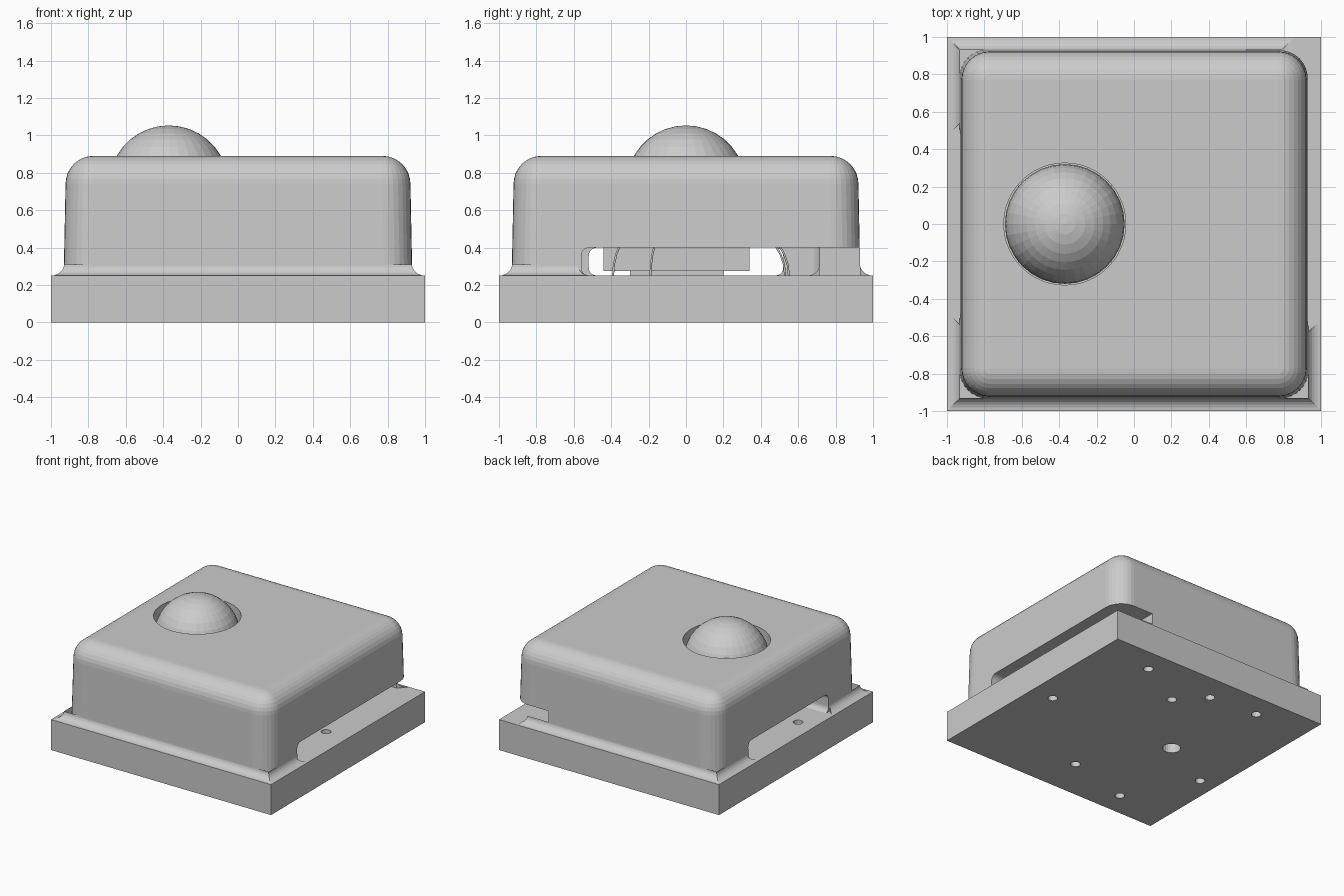
import bpy, bmesh
from math import sin, cos, pi, radians
from mathutils import Matrix, Vector

if "Cube" in bpy.data.objects:
    bpy.data.objects.remove(bpy.data.objects["Cube"])

BALL = Vector((-0.37, 0, 0.733))
TOP = 0.25


def make(name, bm):
    bmesh.ops.recalc_face_normals(bm, faces=bm.faces)
    me = bpy.data.meshes.new(name)
    bm.to_mesh(me)
    bm.free()
    ob = bpy.data.objects.new(name, me)
    bpy.context.collection.objects.link(ob)
    return ob


def box(name, lo, hi, bevel=0.0, axis=0):
    """Box from corner to corner; optionally rounds the edges along one axis."""
    lo, hi = Vector(lo), Vector(hi)
    bm = bmesh.new()
    bmesh.ops.create_cube(bm, size=1)
    for v in bm.verts:
        v.co = Vector([(lo[i] + hi[i]) / 2 + v.co[i] * (hi[i] - lo[i]) for i in range(3)])
    if bevel:
        edges = [e for e in bm.edges
                 if abs((e.verts[0].co - e.verts[1].co).normalized()[axis]) > 0.9]
        bmesh.ops.bevel(bm, geom=edges, offset=bevel, segments=5, profile=0.5, affect='EDGES')
    return make(name, bm)


def cylinder(name, x, y, z0, z1, r, n=24):
    bm = bmesh.new()
    bmesh.ops.create_cone(bm, cap_ends=True, segments=n, radius1=r, radius2=r, depth=z1 - z0,
                          matrix=Matrix.Translation((x, y, (z0 + z1) / 2)))
    return make(name, bm)


def rounded_loft(name, sections, n=8):
    """Stack of rounded squares, each given as (half width, corner radius, z)."""
    bm = bmesh.new()
    rings = []
    for half, r, z in sections:
        ring = []
        for q in range(4):
            for i in range(n + 1):
                a = q * pi / 2 + i / n * pi / 2
                c = Matrix.Rotation(q * pi / 2, 2) @ Vector((half - r, half - r))
                ring.append(bm.verts.new((c.x + r * cos(a), c.y + r * sin(a), z)))
        rings.append(ring)
    for a, b in zip(rings, rings[1:]):
        for i in range(len(a)):
            j = (i + 1) % len(a)
            bm.faces.new((a[i], a[j], b[j], b[i]))
    bm.faces.new(rings[0][::-1])
    bm.faces.new(rings[-1])
    return make(name, bm)


def cut(ob, cutters):
    for c in cutters:
        c.hide_render = True
        m = ob.modifiers.new("cut", 'BOOLEAN')
        m.operation, m.solver, m.object = 'DIFFERENCE', 'EXACT', c
        bpy.context.view_layer.objects.active = ob
        bpy.ops.object.modifier_apply(modifier=m.name)
        bpy.data.objects.remove(c, do_unlink=True)


def cove(name, side, u0, u1, wall=0.93, d_sign=1):
    """Concave fillet strip with mitred ends along one wall (side = quarter turns)."""
    prof = [(0, TOP)] + [(0.07 * (1 - cos(t)), TOP + 0.06 * (1 - sin(t)))
                         for t in [i / 6 * pi / 2 for i in range(7)]]
    bm = bmesh.new()
    rot = Matrix.Rotation(side * pi / 2, 3, 'Z')
    ends = []
    for u, s in ((u0, -1), (u1, 1)):
        ends.append([bm.verts.new(rot @ Vector((u + s * d * d_sign, -(wall + d * d_sign), z)))
                     for d, z in prof])
    n = len(prof)
    for i in range(n):
        j = (i + 1) % n
        bm.faces.new((ends[0][i], ends[0][j], ends[1][j], ends[1][i]))
    bm.faces.new(ends[0])
    bm.faces.new(ends[1][::-1])
    return make(name, bm)


# Base plate with screw holes and the larger hole under the ball
base = box("base_plate", (-1, -1, 0), (1, 1, TOP))
holes = [(0.53, 0.8), (-0.53, 0.8), (-0.53, -0.8), (0.8, 0), (0.1, 0.56),
         (-0.1, 0.77), (0.03, -0.65), (-0.85, -0.24)]
cut(base, [cylinder("hole_cutter", x, y, -0.1, 0.4, 0.037, 20) for x, y in holes]
    + [cylinder("centre_hole_cutter", BALL.x, BALL.y, -0.1, 0.4, 0.068)])

# Thick-walled housing with rounded top edges
R = 0.15
sections = [(0.932, R, TOP), (0.922, R, 0.74)]
sections += [(0.922 - R * (1 - cos(a)), R * cos(a) + 0.001, 0.74 + R * sin(a))
             for a in [i / 8 * pi / 2 for i in range(1, 9)]]
housing = rounded_loft("housing", sections)

# Cavity, ball opening, side slots and the slot wrapping the back right corner
cut(housing, [
    rounded_loft("cavity_cutter", [(0.715, 0.06, 0.1), (0.715, 0.06, 0.74)]),
    cylinder("ball_opening_cutter", BALL.x, BALL.y, 0.6, 1.1, 0.326, 48),
    box("right_slot_cutter", (0.6, -0.56, 0.248), (1.1, 1.1, 0.40), 0.045, 0),
    box("left_slot_cutter", (-1.1, -0.52, 0.248), (-0.6, 0.52, 0.40), 0.045, 0),
    box("back_slot_cutter", (0.8, 0.6, 0.248), (1.2, 1.1, 0.40), 0.045, 1),
])

# Fillet strips where the housing meets the plate
for name, side, u0, u1 in (("front_fillet", 0, -0.93, 0.93), ("right_fillet", 1, -0.93, -0.58),
                           ("back_fillet", 2, -0.79, 0.93), ("left_rear_fillet", 3, -0.93, -0.54),
                           ("left_front_fillet", 3, 0.54, 0.93)):
    cove(name, side, u0, u1)
for name, side, u0, u1 in (("inner_front_fillet", 0, -0.715, 0.715),
                           ("inner_back_fillet", 2, -0.715, 0.715)):
    cove(name, side, u0, u1, 0.715, -1)

# Ball
bm = bmesh.new()
bmesh.ops.create_uvsphere(bm, u_segments=32, v_segments=18, radius=0.32,
                          matrix=Matrix.Translation(BALL))
ball = make("ball", bm)

# Sensor block under the ball, on a thin pad with the centre hole left open
block = box("sensor_block", (-0.62, -0.44, 0.275), (-0.12, 0.34, 0.405))
pad = box("sensor_pad", (-0.55, -0.30, TOP), (-0.19, 0.20, 0.275))
for ob in (block, pad):
    cut(ob, [cylinder("light_hole_cutter", BALL.x, BALL.y, 0.1, 0.6, 0.068)])

# Thin bent wires running from the ceiling down to the plate
for i, (x, y0, y1) in enumerate(((0.25, -0.16, -0.39), (0.3, -0.05, -0.19),
                                 (0.25, 0.22, 0.55), (0.32, 0.2, 0.53))):
    cu = bpy.data.curves.new("wire", 'CURVE')
    cu.dimensions = '3D'
    cu.bevel_depth = 0.006
    cu.bevel_resolution = 1
    sp = cu.splines.new('POLY')
    sp.points.add(8)
    for k, p in enumerate(sp.points):
        a = k / 8 * pi / 2
        p.co = (x, y0 + (y1 - y0) * sin(a), TOP + 0.3 * cos(a), 1)
    bpy.context.collection.objects.link(bpy.data.objects.new(f"wire_{i + 1}", cu))
